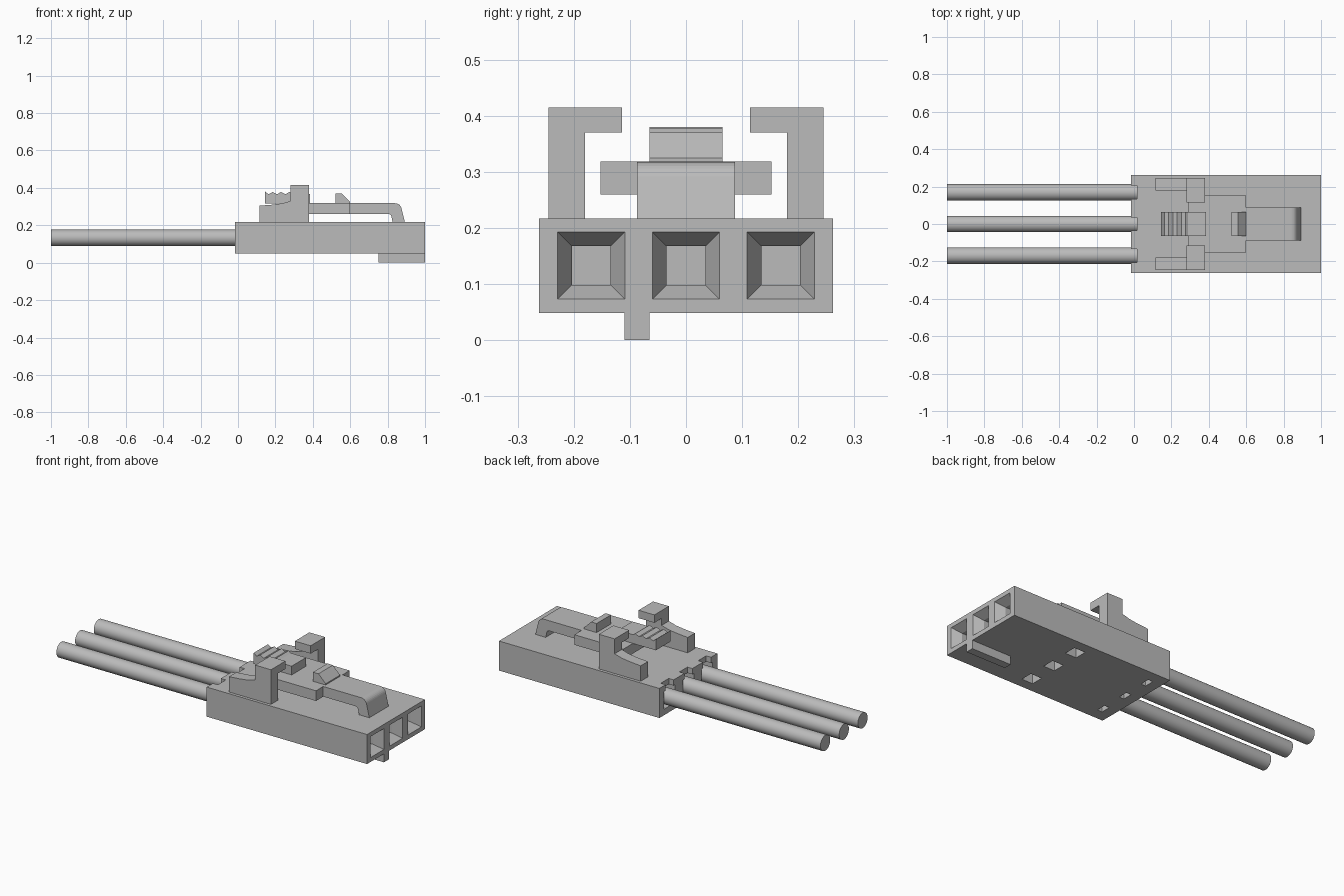
import bpy, bmesh, math
from mathutils import Matrix

cube = bpy.data.objects.get("Cube")
if cube:
    bpy.data.objects.remove(cube, do_unlink=True)

grey = bpy.data.materials.new("light_grey")
grey.use_nodes = True
grey.diffuse_color = (0.5, 0.5, 0.5, 1)
grey.node_tree.nodes["Principled BSDF"].inputs["Base Color"].default_value = (0.5, 0.5, 0.5, 1)

PITCH = 0.169
ROWS = (-PITCH, 0, PITCH)
TOP, BOTTOM, MID = 0.217, 0.048, 0.133
REAR = -0.015


def finish(name, bm):
    bmesh.ops.recalc_face_normals(bm, faces=bm.faces)
    mesh = bpy.data.meshes.new(name)
    bm.to_mesh(mesh)
    bm.free()
    mesh.materials.append(grey)
    obj = bpy.data.objects.new(name, mesh)
    bpy.context.collection.objects.link(obj)
    return obj


def add_box(bm, x0, x1, y0, y1, z0, z1):
    m = Matrix.Translation(((x0 + x1) / 2, (y0 + y1) / 2, (z0 + z1) / 2))
    m = m @ Matrix.Diagonal((x1 - x0, y1 - y0, z1 - z0, 1))
    bmesh.ops.create_cube(bm, size=1, matrix=m)


def boxes(name, *sizes):
    bm = bmesh.new()
    for s in sizes:
        add_box(bm, *s)
    return finish(name, bm)


def prism(name, profile, y0, y1):
    """Extrude an x-z outline from y0 to y1."""
    bm = bmesh.new()
    face = bm.faces.new([bm.verts.new((x, y0, z)) for x, z in profile])
    new = bmesh.ops.extrude_face_region(bm, geom=[face])["geom"]
    bmesh.ops.translate(bm, vec=(0, y1 - y0, 0),
                        verts=[v for v in new if isinstance(v, bmesh.types.BMVert)])
    return finish(name, bm)


def arc(cx, cz, r, a0, a1, n):
    angles = [math.radians(a0 + (a1 - a0) * i / n) for i in range(n + 1)]
    return [(cx + r * math.cos(a), cz + r * math.sin(a)) for a in angles]


def cut(target, cutter):
    mod = target.modifiers.new("cut", 'BOOLEAN')
    mod.operation, mod.solver, mod.object = 'DIFFERENCE', 'EXACT', cutter
    bpy.context.view_layer.update()
    deps = bpy.context.evaluated_depsgraph_get()
    mesh = bpy.data.meshes.new_from_object(target.evaluated_get(deps))
    target.modifiers.clear()
    target.data = mesh
    bpy.data.objects.remove(cutter, do_unlink=True)


def socket_cutter():
    """Square tunnels with a flared mouth."""
    bm = bmesh.new()
    for y in ROWS:
        rings = []
        for x, h in ((1.01, 0.065), (0.95, 0.0345), (0.45, 0.0345)):
            rings.append([bm.verts.new((x, y + sy * h, MID + sz * h))
                          for sy, sz in ((-1, -1), (1, -1), (1, 1), (-1, 1))])
        for a, b in zip(rings, rings[1:]):
            for i in range(4):
                j = (i + 1) % 4
                bm.faces.new((a[i], a[j], b[j], b[i]))
        bm.faces.new(rings[0])
        bm.faces.new(rings[-1])
    return finish("socket_cutter", bm)


# Housing with sockets, wire pockets, top notches and underside windows
housing = boxes("housing", (REAR, 1, -0.262, 0.262, BOTTOM, TOP))
cut(housing, socket_cutter())
cut(housing, boxes("pocket_cutter", *[(-0.1, 0.09, y - 0.05, y + 0.05, 0.082, 0.184) for y in ROWS]))
cut(housing, boxes("notch_cutter", *[(-0.1, 0.016, y - 0.036, y + 0.036, 0.15, 0.3) for y in ROWS]))
cut(housing, boxes("window_cutter", *[(0.49, 0.56, y - 0.035, y + 0.035, 0, 0.11) for y in ROWS]))
cut(housing, boxes("rear_window_cutter", *[(0.043, 0.073, y - 0.028, y + 0.028, 0, 0.1) for y in ROWS]))

# Keying rib under the mating end
boxes("key_rib", (0.75, 1, -0.11, -0.065, 0, BOTTOM + 0.002))

# Wires
for i, y in enumerate(ROWS):
    bm = bmesh.new()
    m = Matrix.Translation((-0.46, y, MID)) @ Matrix.Rotation(math.pi / 2, 4, 'Y')
    bmesh.ops.create_cone(bm, cap_ends=True, segments=40, radius1=0.044, radius2=0.044,
                          depth=1.08, matrix=m)
    wire = finish(f"wire_{i + 1}", bm)
    bpy.ops.object.select_all(action='DESELECT')
    wire.select_set(True)
    bpy.context.view_layer.objects.active = wire
    bpy.ops.object.shade_smooth_by_angle(angle=math.radians(35))

# Guard posts with inward hooks
guard = [(0.115, TOP), (0.38, TOP), (0.38, 0.415), (0.28, 0.415), (0.28, 0.33),
         (0.235, 0.317), (0.18, 0.31), (0.115, 0.305)]
for side, s in (("left", 1), ("right", -1)):
    prism(f"guard_post_{side}", guard, s * 0.18, s * 0.245)
    prism(f"guard_hook_{side}", [(0.28, 0.37), (0.38, 0.37), (0.38, 0.415), (0.28, 0.415)],
          s * 0.114, s * 0.181)

# Latch lever: rounded bend and slanted foot
lever = [(0.59, 0.26), (0.805, 0.26)] + arc(0.805, 0.245, 0.015, 90, 15, 4)
lever += [(0.827, TOP), (0.892, TOP)] + arc(0.84, 0.283, 0.035, 15, 90, 6) + [(0.59, 0.318)]
prism("latch_lever", lever, -0.087, 0.087)
boxes("latch_plate", (0.29, 0.6, -0.152, 0.152, 0.26, 0.318))

# Locking ramp
prism("latch_ramp", [(0.52, 0.317), (0.6, 0.317), (0.6, 0.325), (0.555, 0.37), (0.52, 0.37)],
      -0.065, 0.065)

# Thumb tab with grip ridges
tab = [(0.385, 0.317), (0.385, 0.368), (0.29, 0.368)]
for i in range(3):
    x = 0.275 - i * 0.045
    tab += [(x, 0.378), (x - 0.022, 0.366)]
tab += [(0.145, 0.38), (0.145, 0.317)]
prism("thumb_tab", tab, -0.065, 0.065)
